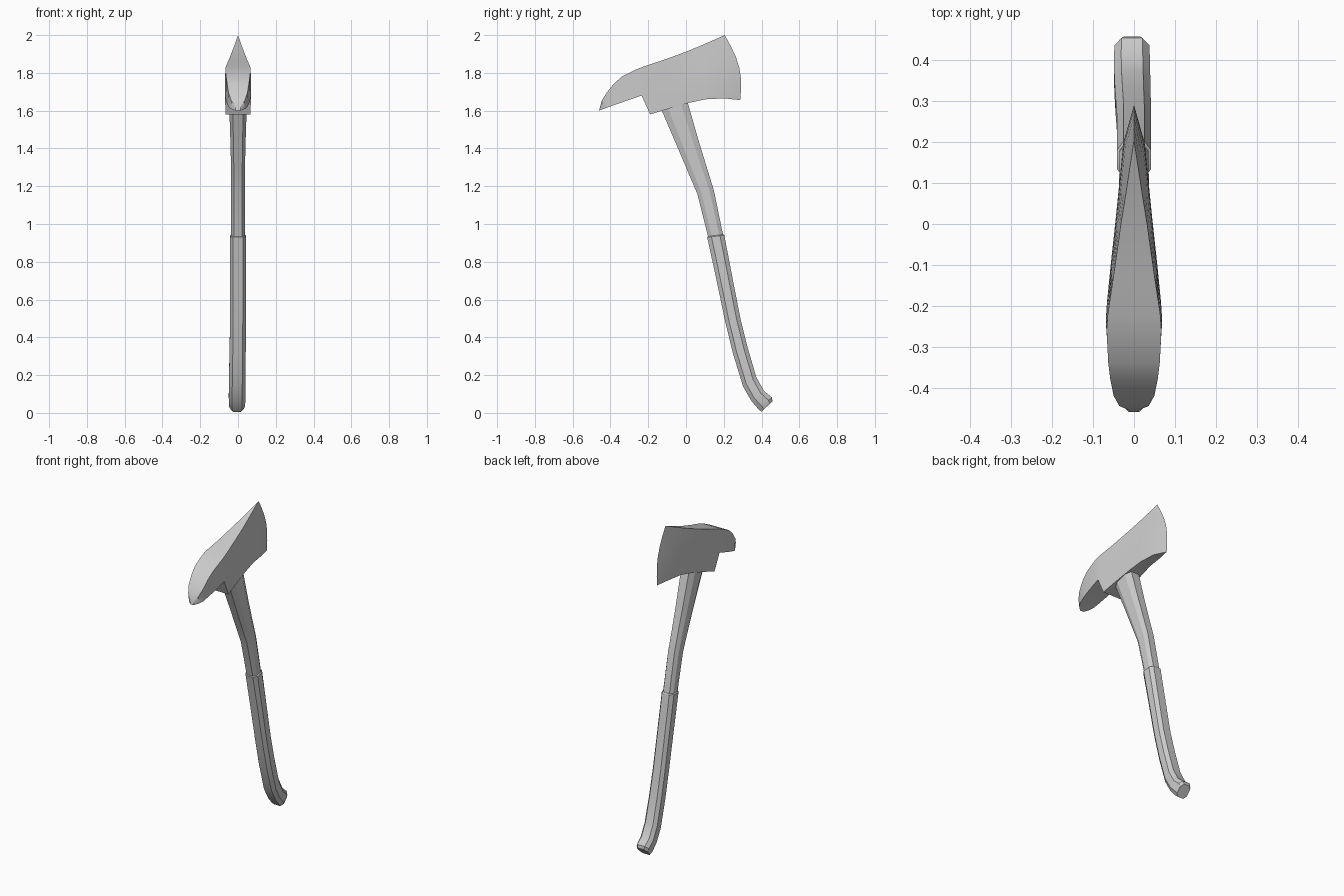
import bpy, bmesh, math

cube = bpy.data.objects.get("Cube")
if cube:
    bpy.data.objects.remove(cube, do_unlink=True)

steel = bpy.data.materials.new("plain_grey")
steel.use_nodes = True
GREY = (0.6, 0.6, 0.6, 1)
steel.diffuse_color = GREY
steel.node_tree.nodes["Principled BSDF"].inputs["Base Color"].default_value = GREY


def loft(name, rings, angle):
    """Skin closed rings of equal length and cap both ends."""
    bm = bmesh.new()
    loops = [[bm.verts.new(p) for p in ring] for ring in rings]
    n = len(loops[0])
    for a, b in zip(loops, loops[1:]):
        for i in range(n):
            j = (i + 1) % n
            bm.faces.new((a[i], a[j], b[j], b[i]))
    bm.faces.new(loops[0])
    bm.faces.new(loops[-1])
    bmesh.ops.remove_doubles(bm, verts=bm.verts, dist=0.0005)
    bmesh.ops.recalc_face_normals(bm, faces=bm.faces)
    mesh = bpy.data.meshes.new(name)
    bm.to_mesh(mesh)
    bm.free()
    obj = bpy.data.objects.new(name, mesh)
    bpy.context.collection.objects.link(obj)
    mesh.materials.append(steel)
    bpy.ops.object.select_all(action="DESELECT")
    obj.select_set(True)
    bpy.context.view_layer.objects.active = obj
    bpy.ops.object.shade_smooth_by_angle(angle=math.radians(angle))
    return obj


# Axe head: columns of top y, top z, bottom y, bottom z, top and bottom half width, forward bow
columns = [
    (-0.455, 1.62, -0.46, 1.60, 0.012, 0.012, 0),
    (-0.445, 1.655, -0.44, 1.608, 0.036, 0.034, 0),
    (-0.42, 1.695, -0.415, 1.617, 0.05, 0.048, 0),
    (-0.38, 1.745, -0.375, 1.632, 0.058, 0.056, 0),
    (-0.34, 1.78, -0.33, 1.647, 0.063, 0.062, 0),
    (-0.26, 1.82, -0.235, 1.68, 0.067, 0.069, 0),
    (-0.22, 1.835, -0.19, 1.58, 0.064, 0.066, 0),
    (-0.12, 1.868, -0.1, 1.608, 0.049, 0.057, 0),
    (0.0, 1.912, 0.01, 1.64, 0.032, 0.045, 0),
    (0.08, 1.945, 0.1, 1.66, 0.019, 0.036, 0.01),
    (0.14, 1.971, 0.2, 1.665, 0.01, 0.026, 0.02),
    (0.205, 2.0, 0.287, 1.656, 0, 0, 0.036),
]
ROWS = 6


def head_ring(ty, tz, by, bz, tw, bw, bow):
    side = []
    for i in range(ROWS + 1):
        t = i / ROWS
        w = tw + (bw - tw) * math.sin(t * math.pi / 2)
        side.append((w, ty + (by - ty) * t + bow * math.sin(math.pi * t), tz + (bz - tz) * t))
    return side + [(-x, y, z) for x, y, z in reversed(side)]


loft("axe_head", [head_ring(*c) for c in columns], 25)


# Handle: stations of front y, front z, back y, back z, half width, sideways shift
def handle_ring(fy, fz, by, bz, w, shift):
    pts = [(0.6, 0), (1, 0.25), (1, 0.75), (0.6, 1)]
    pts += [(-u, v) for u, v in reversed(pts)]
    return [(u * w + shift, fy + (by - fy) * v, fz + (bz - fz) * v) for u, v in pts]


shaft = [
    (-0.16, 1.67, -0.01, 1.71, 0.045, 0),
    (-0.128, 1.6, 0.01, 1.64, 0.046, 0),
    (-0.055, 1.43, 0.07, 1.43, 0.04, 0),
    (0.0, 1.3, 0.11, 1.3, 0.037, 0),
    (0.06, 1.16, 0.147, 1.18, 0.036, 0),
    (0.12, 0.92, 0.199, 0.93, 0.036, 0),
]
grip = [
    (0.118, 0.935, 0.199, 0.945, 0.036, 0),
    (0.112, 0.93, 0.203, 0.94, 0.042, 0),
    (0.16, 0.71, 0.247, 0.71, 0.042, 0),
    (0.208, 0.48, 0.29, 0.49, 0.042, 0),
    (0.25, 0.31, 0.328, 0.34, 0.043, -0.002),
    (0.302, 0.14, 0.372, 0.19, 0.044, -0.004),
    (0.345, 0.065, 0.412, 0.117, 0.044, -0.005),
    (0.383, 0.02, 0.455, 0.082, 0.043, -0.005),
    (0.4, 0.006, 0.458, 0.062, 0.035, -0.005),
]
loft("handle_shaft", [handle_ring(*s) for s in shaft], 25)
loft("handle_grip", [handle_ring(*s) for s in grip], 25)
